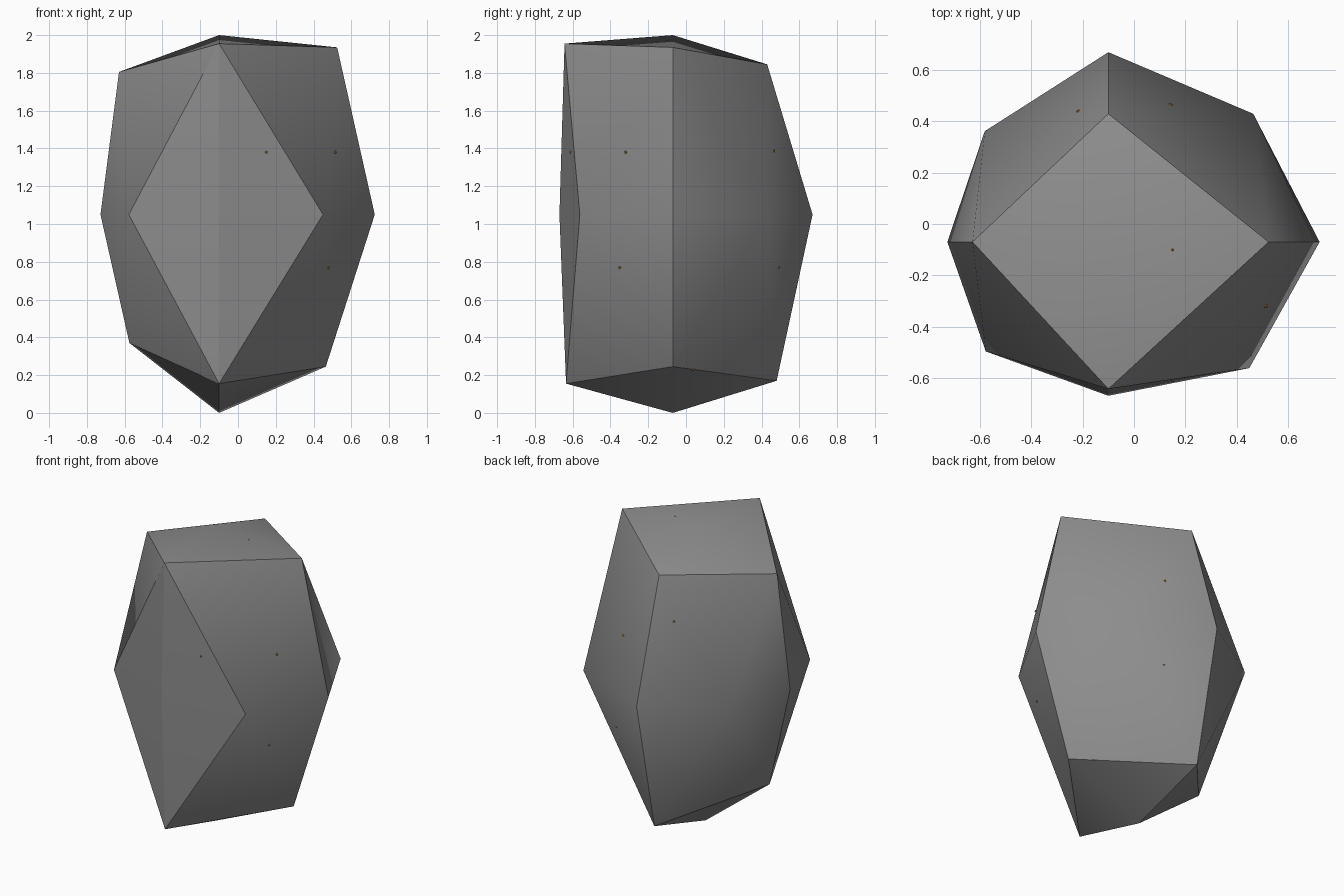
import bpy, bmesh, math
from mathutils import Vector

if "Cube" in bpy.data.objects:
    bpy.data.objects.remove(bpy.data.objects["Cube"])


def material(name, rgb):
    m = bpy.data.materials.new(name)
    m.diffuse_color = (*rgb, 1)
    m.use_nodes = True
    m.node_tree.nodes["Principled BSDF"].inputs["Base Color"].default_value = m.diffuse_color
    return m


stone = material("grey stone", (0.27, 0.265, 0.265))
ore = material("orange ore", (0.6, 0.22, 0.03))

# Boulder: an octahedron split once, points keyed by direction signs
CX, CY, CZ = -0.1, -0.07, 1.05
P = {
    (0, 0, 1): (CX, CY, 2.0), (0, 0, -1): (CX, CY, 0.0),
    (-1, 0, 0): (-0.728, CY, CZ), (1, 0, 0): (0.724, CY, CZ),
    (0, -1, 0): (CX, -0.67, CZ), (0, 1, 0): (CX, 0.67, CZ),
    (-1, -1, 0): (-0.578, -0.497, CZ), (1, -1, 0): (0.45, -0.562, CZ),
    (-1, 1, 0): (-0.582, 0.362, CZ), (1, 1, 0): (0.465, 0.43, CZ),
    (0, -1, 1): (CX, -0.643, 1.955), (0, 1, 1): (CX, 0.43, 1.845),
    (-1, 0, 1): (-0.63, CY, 1.805), (1, 0, 1): (0.525, CY, 1.935),
    (0, -1, -1): (CX, -0.635, 0.155), (0, 1, -1): (CX, 0.48, 0.17),
    (-1, 0, -1): (-0.575, CY, 0.37), (1, 0, -1): (0.465, CY, 0.245),
}


def finish(name, bm, mat):
    bmesh.ops.recalc_face_normals(bm, faces=bm.faces)
    me = bpy.data.meshes.new(name)
    bm.to_mesh(me)
    bm.free()
    ob = bpy.data.objects.new(name, me)
    bpy.context.collection.objects.link(ob)
    me.materials.append(mat)
    return ob


bm = bmesh.new()
V = {k: bm.verts.new(c) for k, c in P.items()}
for sx in (-1, 1):
    for sy in (-1, 1):
        for sz in (-1, 1):
            x, y, z = V[sx, 0, 0], V[0, sy, 0], V[0, 0, sz]
            xy, yz, xz = V[sx, sy, 0], V[0, sy, sz], V[sx, 0, sz]
            for tri in ((x, xy, xz), (y, xy, yz), (z, yz, xz), (xy, yz, xz)):
                bm.faces.new(tri)
boulder = finish("boulder", bm, stone)
bpy.context.view_layer.objects.active = boulder
boulder.select_set(True)
bpy.ops.object.shade_smooth_by_angle(angle=math.radians(30))

# Ore specks: tiny crystals just breaking through the stone
bm = bmesh.new()
for spot in ((0.15, -0.61, 1.38), (0.515, -0.32, 1.38), (0.477, -0.35, 0.77),
             (0.15, -0.1, 1.967), (0.174, 0.49, 0.77), (0.143, 0.465, 1.386),
             (0.355, 0.037, 0.23), (-0.217, 0.439, 1.566)):
    made = bmesh.ops.create_icosphere(bm, subdivisions=1, radius=0.008)
    bmesh.ops.translate(bm, verts=made["verts"], vec=Vector(spot))
finish("ore_specks", bm, ore)
